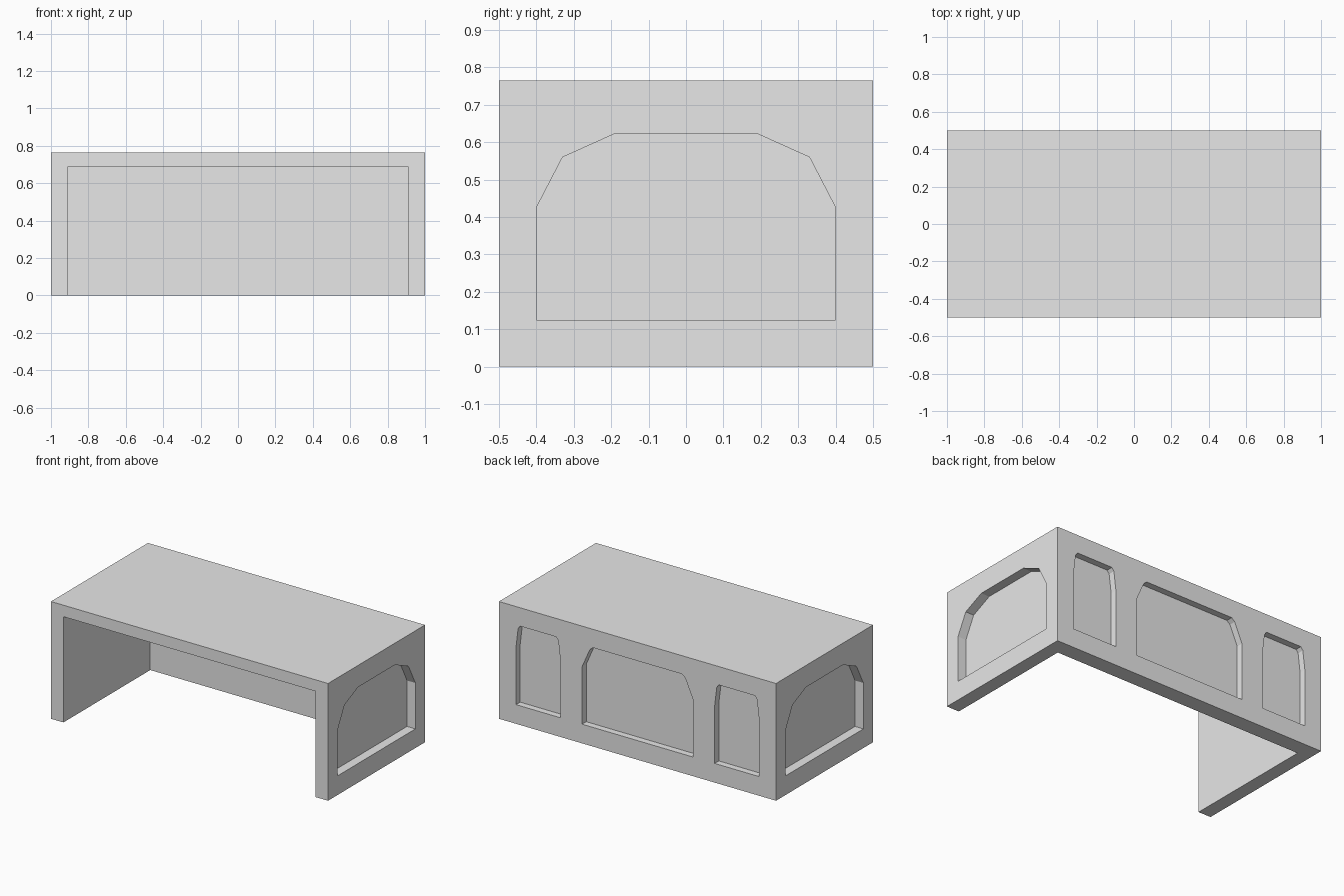
import bpy, bmesh
from mathutils import Matrix, Vector

default = bpy.data.objects.get("Cube")
if default:
    bpy.data.objects.remove(default, do_unlink=True)

HEIGHT = 0.765
SIDE_INNER, BACK_INNER, TOP_INNER = 0.91, 0.395, 0.69
SILL = 0.125

grey = bpy.data.materials.new("plain grey")
grey.use_nodes = True
grey.diffuse_color = (0.8, 0.8, 0.8, 1)
grey.node_tree.nodes["Principled BSDF"].inputs["Base Color"].default_value = (0.8, 0.8, 0.8, 1)


def add_object(name, bm):
    bmesh.ops.recalc_face_normals(bm, faces=bm.faces)
    mesh = bpy.data.meshes.new(name)
    bm.to_mesh(mesh)
    bm.free()
    mesh.materials.append(grey)
    obj = bpy.data.objects.new(name, mesh)
    bpy.context.collection.objects.link(obj)
    return obj


def box(name, low, high):
    low, high = Vector(low), Vector(high)
    bm = bmesh.new()
    bmesh.ops.create_cube(bm, size=1, matrix=Matrix.Translation((low + high) / 2)
                          @ Matrix.Diagonal((high - low).to_4d()))
    return add_object(name, bm)


def arched_cutter(name, shoulders, place, start, end):
    """Extrude a mirrored, chamfered arch; place maps (across, depth, up) to space."""
    right = [(shoulders[0][0], SILL)] + shoulders
    outline = right + [(-a, z) for a, z in reversed(right)]
    bm = bmesh.new()
    face = bm.faces.new([bm.verts.new(place(a, start, z)) for a, z in outline])
    moved = bmesh.ops.extrude_face_region(bm, geom=[face], use_keep_orig=True)["geom"]
    shift = place(0, end, 0) - place(0, start, 0)
    bmesh.ops.translate(bm, vec=shift, verts=[v for v in moved if isinstance(v, bmesh.types.BMVert)])
    return add_object(name, bm)


# Body, open at the front and underneath
body = box("desk_body", (-1, -0.5, 0), (1, 0.5, HEIGHT))
cutters = [box("knee_space", (-SIDE_INNER, -0.7, -0.2), (SIDE_INNER, BACK_INNER, TOP_INNER))]

# Recessed arched panel on each end
end_arch = [(0.4, 0.425), (0.33, 0.56), (0.19, 0.623)]
for side, sign in (("left", 1), ("right", -1)):
    cutters.append(arched_cutter(
        side + "_end_recess", end_arch,
        lambda a, d, z, s=sign: Vector((s * d, a, z)), 0.94, 1.1))

# Three recessed panels along the back
wide_arch = [(0.4, 0.5), (0.345, 0.625), (0.322, 0.645)]
narrow_arch = [(0.16, 0.5), (0.145, 0.625), (0.13, 0.645)]
for name, centre, arch in (("middle", 0, wide_arch), ("left", 0.717, narrow_arch),
                           ("right", -0.717, narrow_arch)):
    cutters.append(arched_cutter(
        name + "_back_recess", arch,
        lambda a, d, z, c=centre: Vector((c + a, d, z)), 0.457, 0.6))

# Carve the recesses, then discard the cutters
for cutter in cutters:
    cutter.hide_render = True
    cut = body.modifiers.new(cutter.name, 'BOOLEAN')
    cut.operation, cut.solver, cut.object = 'DIFFERENCE', 'EXACT', cutter
graph = bpy.context.evaluated_depsgraph_get()
carved = bpy.data.meshes.new_from_object(body.evaluated_get(graph))
body.modifiers.clear()
body.data = carved
for cutter in cutters:
    bpy.data.objects.remove(cutter, do_unlink=True)
carved.materials.clear()
carved.materials.append(grey)
for face in carved.polygons:
    face.material_index = 0
    face.use_smooth = False
